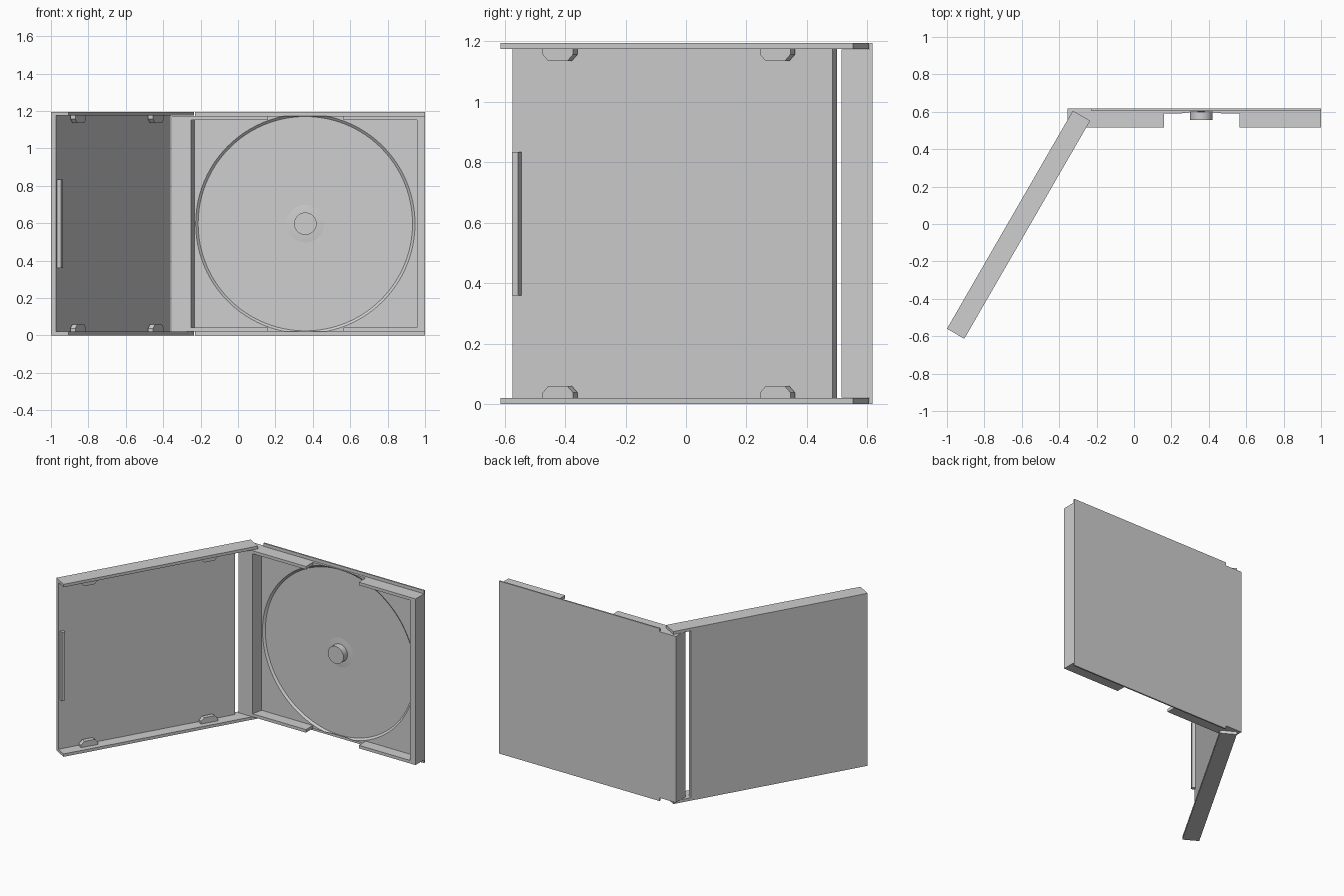
import bpy, bmesh, math
from mathutils import Matrix

if "Cube" in bpy.data.objects:
    bpy.data.objects.remove(bpy.data.objects["Cube"], do_unlink=True)

H = 1.195            # full height
FL = 0.02            # lid flange thickness
LO, HI = 0.022, 1.173  # height range of the tray body
BACK = 0.608         # front of the back panel
FRONT = 0.515        # front of the tray rim
DISC_X, DISC_Z = 0.36, H / 2

grey = bpy.data.materials.new("light_grey")
grey.use_nodes = True
colour = (0.62, 0.62, 0.62, 1)
grey.diffuse_color = colour
grey.node_tree.nodes["Principled BSDF"].inputs["Base Color"].default_value = colour


def finish(name, bm, matrix=None):
    bmesh.ops.recalc_face_normals(bm, faces=bm.faces)
    mesh = bpy.data.meshes.new(name)
    bm.to_mesh(mesh)
    bm.free()
    mesh.materials.append(grey)
    obj = bpy.data.objects.new(name, mesh)
    bpy.context.collection.objects.link(obj)
    if matrix:
        obj.matrix_world = matrix
    return obj


def prism(name, points, lift, matrix=None):
    """Extrude a 3D outline along the vector lift."""
    bm = bmesh.new()
    face = bm.faces.new([bm.verts.new(p) for p in points])
    out = bmesh.ops.extrude_face_region(bm, geom=[face])
    verts = [v for v in out["geom"] if isinstance(v, bmesh.types.BMVert)]
    bmesh.ops.translate(bm, verts=verts, vec=lift)
    return finish(name, bm, matrix)


def box(name, x, y, z, matrix=None):
    corners = [(x[0], y[0], z[0]), (x[1], y[0], z[0]),
               (x[1], y[1], z[0]), (x[0], y[1], z[0])]
    return prism(name, corners, (0, 0, z[1] - z[0]), matrix)


def disc(name, r_back, r_front, y_back, y_front):
    """Round part whose axis runs front to back, centred on the disc."""
    bm = bmesh.new()
    bmesh.ops.create_cone(bm, cap_ends=True, segments=96, radius1=r_back,
                          radius2=r_front, depth=y_back - y_front)
    place = (Matrix.Translation((DISC_X, (y_back + y_front) / 2, DISC_Z))
             @ Matrix.Rotation(math.pi / 2, 4, "X"))
    bmesh.ops.transform(bm, matrix=place, verts=bm.verts)
    return finish(name, bm)


def smooth(obj):
    bpy.ops.object.select_all(action="DESELECT")
    obj.select_set(True)
    bpy.context.view_layer.objects.active = obj
    bpy.ops.object.shade_smooth_by_angle(angle=math.radians(30))


# Back panel, notched at both hinge corners
prism("back_panel",
      [(-0.355, BACK, LO), (-0.23, BACK, LO), (-0.23, BACK, 0), (1, BACK, 0),
       (1, BACK, H), (-0.23, BACK, H), (-0.23, BACK, HI), (-0.355, BACK, HI)],
      (0, 0.01, 0))

# Tray floor with the round recess for the disc
tray = box("tray_floor", (-0.25, 0.98), (0.591, BACK), (LO, HI))
cutter = disc("recess_cutter", 0.573, 0.602, 0.603, 0.577)
cutter.hide_render = True
cut = tray.modifiers.new("recess", "BOOLEAN")
cut.operation = "DIFFERENCE"
cut.solver = "EXACT"
cut.object = cutter
bpy.context.view_layer.objects.active = tray
bpy.ops.object.modifier_apply(modifier=cut.name)
bpy.data.objects.remove(cutter, do_unlink=True)
smooth(tray)

# Centre hub on a shallow flare
smooth(disc("hub_flare", 0.1, 0.06, 0.603, 0.599))
smooth(disc("hub", 0.06, 0.06, 0.603, 0.555))

# Spine with a sloped inner side, and the end wall
prism("spine",
      [(-0.355, FRONT, LO), (-0.25, FRONT, LO), (-0.232, 0.592, LO),
       (-0.232, BACK, LO), (-0.355, BACK, LO)], (0, 0, HI - LO))
box("end_wall", (0.957, 1), (FRONT, BACK), (LO, HI))

# Rim bars along the top and bottom of the tray, open in the middle
for level, z in (("lower", (LO, LO + 0.021)), ("upper", (HI - 0.021, HI))):
    box(level + "_hinge_rim", (-0.26, 0.16), (FRONT, BACK), z)
    box(level + "_end_rim", (0.565, 0.96), (FRONT, BACK), z)

# Lid, built flat along its own x axis and swung open
swing = Matrix.Translation((-1, -0.56, 0)) @ Matrix.Rotation(math.radians(60), 4, "Z")
box("lid_panel", (0, 1.224), (-0.03, 0), (0.001, H - 0.001), swing)
box("lid_catch", (0.013, 0.036), (-0.053, -0.029), (0.36, 0.835), swing)
for level, edge, up in (("lower", 0, 1), ("upper", H, -1)):
    inner = edge + up * FL
    box(level + "_flange", (0, 1.346), (-0.107, 0), sorted((edge, inner)), swing)
    # Chamfered tabs that hold the booklet
    for side, u in (("front", 0.139), ("hinge", 0.97)):
        tip = inner + up * 0.04
        shoulder = inner + up * 0.018
        prism(f"{level}_{side}_tab",
              [(u, -0.07, inner), (u, -0.07, shoulder), (u + 0.022, -0.07, tip),
               (u + 0.094, -0.07, tip), (u + 0.116, -0.07, shoulder),
               (u + 0.116, -0.07, inner)],
              (0, 0.03, 0), swing)
